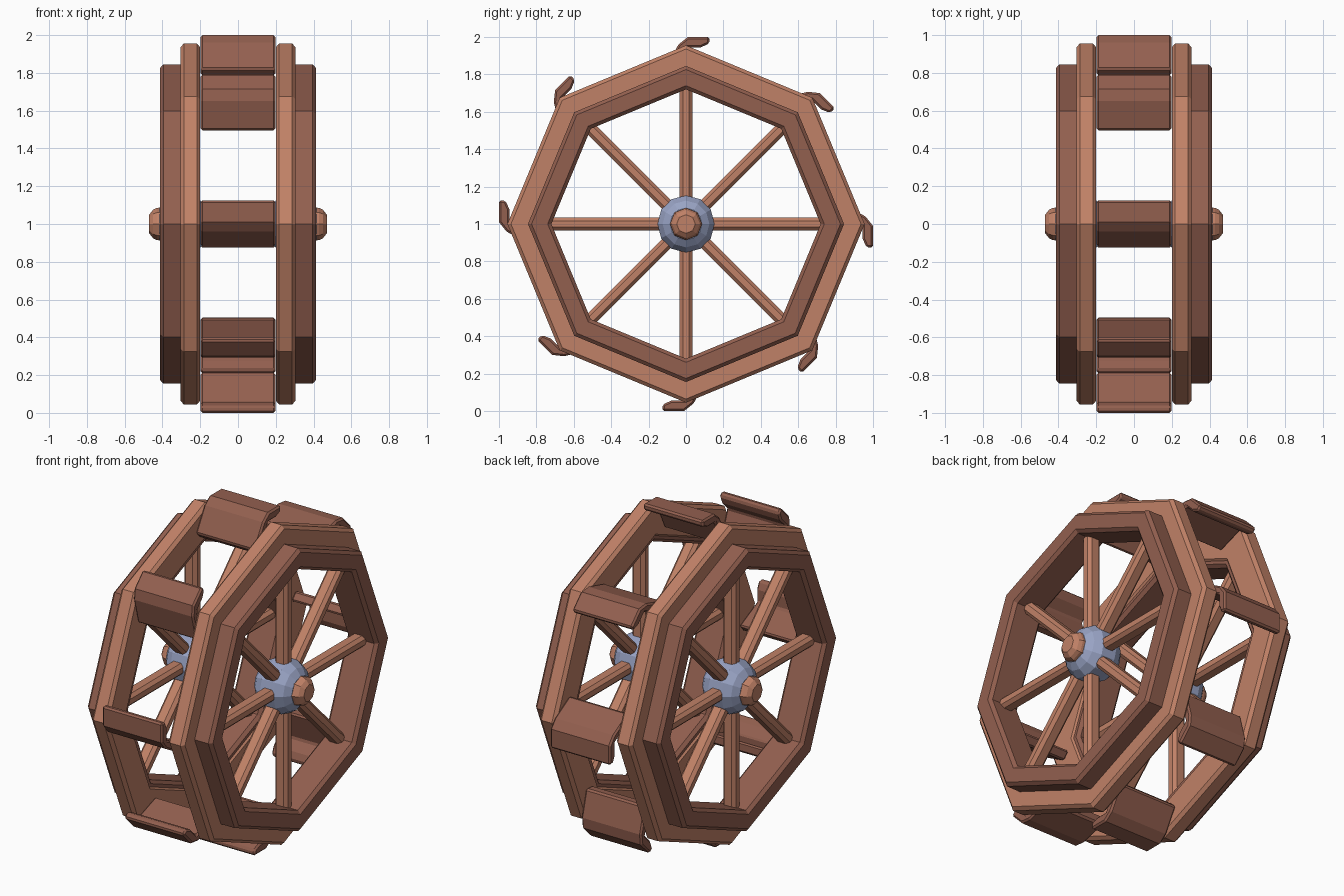
import bpy, bmesh, math
from mathutils import Matrix, Vector

if "Cube" in bpy.data.objects:
    bpy.data.objects.remove(bpy.data.objects["Cube"])


def material(name, rgb):
    m = bpy.data.materials.new(name)
    m.use_nodes = True
    m.diffuse_color = (*rgb, 1)
    m.node_tree.nodes["Principled BSDF"].inputs["Base Color"].default_value = (*rgb, 1)
    return m


light_wood = material("light wood", (0.53, 0.22, 0.135))
dark_wood = material("dark wood", (0.29, 0.115, 0.078))
blue_metal = material("blue metal", (0.32, 0.37, 0.56))

SIDES = 8
CENTRE = Vector((0, 0, 1))


def finish(name, bm, mat, bevel=0):
    bmesh.ops.recalc_face_normals(bm, faces=bm.faces)
    mesh = bpy.data.meshes.new(name)
    bm.to_mesh(mesh)
    bm.free()
    mesh.materials.append(mat)
    ob = bpy.data.objects.new(name, mesh)
    ob.location = CENTRE
    bpy.context.collection.objects.link(ob)
    if bevel:
        mod = ob.modifiers.new("soft edges", "BEVEL")
        mod.width = bevel
        mod.segments = 1
        mod.limit_method = "ANGLE"
        mod.angle_limit = math.radians(50)
    return ob


def lathe(name, profile, mat, closed, sides=SIDES, bevel=0):
    """Turn (x, radius) points around the x axis."""
    bm = bmesh.new()
    rings = []
    for i in range(sides):
        a = math.tau * i / sides
        rings.append([bm.verts.new((x, r * math.sin(a), r * math.cos(a))) for x, r in profile])
    n = len(profile)
    for i in range(sides):
        a, b = rings[i], rings[(i + 1) % sides]
        for j in range(n if closed else n - 1):
            k = (j + 1) % n
            bm.faces.new((a[j], a[k], b[k], b[j]))
    if not closed:
        bm.faces.new([r[0] for r in rings])
        bm.faces.new([r[-1] for r in rings])
    return finish(name, bm, mat, bevel)


def ring(name, x0, x1, inner, outer, mat, s):
    pts = [(s * x0, inner), (s * x0, outer), (s * x1, outer), (s * x1, inner)]
    return lathe(name, pts, mat, True, bevel=0.018)


# Two matching wheels
for side, s in (("left", 1), ("right", -1)):
    ring(side + "_outer_rim", 0.2, 0.305, 0.75, 0.955, light_wood, s)
    ring(side + "_inner_rim", 0.21, 0.413, 0.72, 0.845, dark_wood, s)

    # Rounded metal hub and wooden axle cap
    hub = [(0.17, 0.09), (0.2, 0.125), (0.25, 0.153), (0.34, 0.153), (0.385, 0.125), (0.415, 0.085)]
    lathe(side + "_hub", [(s * x, r) for x, r in hub], blue_metal, False, sides=12)
    cap = [(0.38, 0.09), (0.43, 0.085), (0.45, 0.075), (0.47, 0.05)]
    lathe(side + "_axle_cap", [(s * x, r) for x, r in cap], light_wood, False)

    # Spokes
    for i in range(SIDES):
        bm = bmesh.new()
        size = Matrix.Diagonal((0.085, 0.068, 0.66, 1))
        turn = Matrix.Rotation(math.tau * i / SIDES, 4, "X")
        place = Matrix.Translation((s * 0.3, 0, 0.42))
        bmesh.ops.create_cube(bm, size=1, matrix=turn @ place @ size)
        finish(f"{side}_spoke_{i + 1}", bm, light_wood, 0.018)

# Bent bucket boards between the wheels, as (tangent, radius) sections
section = [(0.125, 1), (0.01, 1), (-0.04, 0.96), (-0.12, 0.82),
           (-0.075, 0.78), (0.005, 0.945), (0.08, 0.945), (0.125, 0.965)]
for i in range(SIDES):
    turn = Matrix.Rotation(math.tau * i / SIDES, 3, "X")
    bm = bmesh.new()
    ends = [[bm.verts.new(turn @ Vector((x, t, r))) for t, r in section] for x in (-0.198, 0.198)]
    bm.faces.new(ends[0])
    bm.faces.new(ends[1])
    for j in range(len(section)):
        k = (j + 1) % len(section)
        bm.faces.new((ends[0][j], ends[0][k], ends[1][k], ends[1][j]))
    finish(f"bucket_board_{i + 1}", bm, dark_wood, 0.01)
